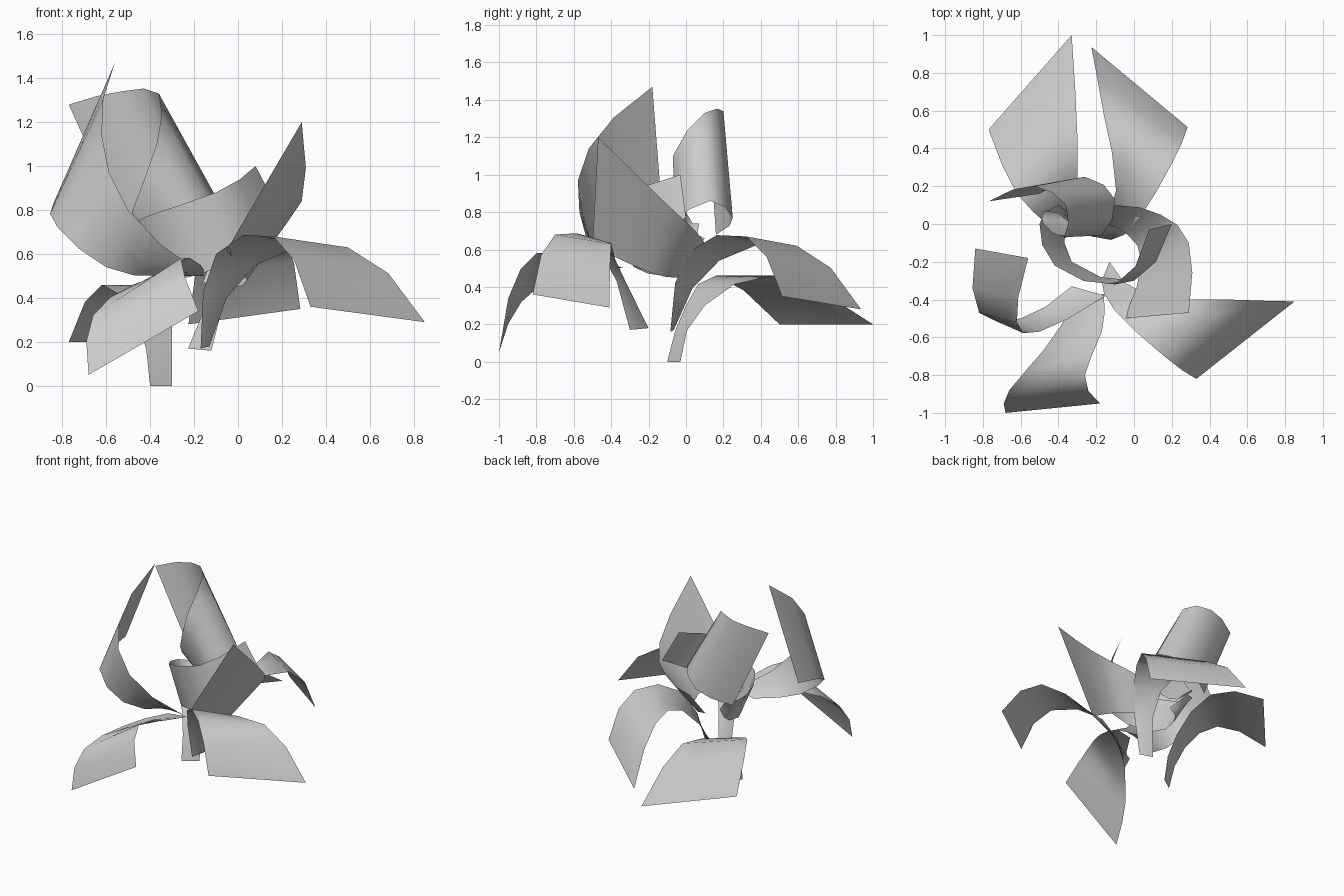
import bpy
import bmesh
from math import radians
from mathutils import Vector

default_cube = bpy.data.objects.get("Cube")
if default_cube:
    bpy.data.objects.remove(default_cube, do_unlink=True)

grey = (0.6, 0.6, 0.6, 1)
petal_material = bpy.data.materials.new("petal_grey")
petal_material.use_nodes = True
petal_material.diffuse_color = grey
shader = petal_material.node_tree.nodes["Principled BSDF"]
shader.inputs["Base Color"].default_value = grey


def smooth_edge(points):
    """Add a rounded midpoint between each pair of points along an edge."""
    points = [Vector(point) for point in points]
    before = 3 * (points[0] - points[1]) + points[2]
    after = 3 * (points[-1] - points[-2]) + points[-3]
    padded = [before] + points + [after]
    curve = []
    for a, b, c, d in zip(padded, padded[1:], padded[2:], padded[3:]):
        curve += [b, (9 * (b + c) - a - d) / 16]
    return curve + [points[-1]]


def petal(name, first_edge, second_edge, columns=4):
    """Loft a thin curved sheet between two edges, each running tip to base."""
    bm = bmesh.new()
    rows = []
    for start, end in zip(smooth_edge(first_edge), smooth_edge(second_edge)):
        row = [start.lerp(end, step / columns) for step in range(columns + 1)]
        rows.append([bm.verts.new(position) for position in row])
    for upper, lower in zip(rows, rows[1:]):
        for i in range(columns):
            bm.faces.new((upper[i], upper[i + 1], lower[i + 1], lower[i]))
    bmesh.ops.recalc_face_normals(bm, faces=bm.faces)
    for face in bm.faces:
        face.smooth = True
    mesh = bpy.data.meshes.new(name)
    bm.to_mesh(mesh)
    bm.free()
    mesh.materials.append(petal_material)
    sheet = bpy.data.objects.new(name, mesh)
    bpy.context.collection.objects.link(sheet)
    return sheet


# Drooping petal at the front
petal("front_petal",
      first_edge=[(-.68, -1, .05), (-.66, -.88, .32), (-.48, -.67, .46), (-.3, -.4, .5)],
      second_edge=[(-.18, -.95, .34), (-.26, -.8, .58), (-.17, -.57, .55), (-.16, -.37, .5)])

# Broad arching petal, repeated with a turn for the back
front_left = petal(
    "front_left_petal",
    first_edge=[(.85, -.41, .29), (.5, -.4, .63), (.08, -.38, .55), (-.13, -.2, .18)],
    second_edge=[(.33, -.82, .36), (.16, -.7, .68), (-.1, -.46, .6), (-.17, -.3, .17)])
back_left = front_left.copy()
back_left.name = "back_left_petal"
back_left.rotation_euler.z = radians(102)
back_left.location = (-.45, .02, -.01)
bpy.context.collection.objects.link(back_left)

# Lowest petal, whose base reaches the ground
petal("back_right_petal",
      first_edge=[(-.77, .5, .2), (-.62, .16, .46), (-.46, 0, .3), (-.4, -.1, 0)],
      second_edge=[(-.33, 1, .2), (-.3, .47, .46), (-.3, .1, .3), (-.3, -.03, 0)])

# Upright petals on both sides
petal("right_upright_petal",
      first_edge=[(-.56, -.18, 1.47), (-.62, -.52, 1.14), (-.5, -.57, .8), (-.15, -.38, .5)],
      second_edge=[(-.84, -.13, .83), (-.82, -.47, .72), (-.6, -.5, .54), (-.33, -.33, .5)])
petal("left_upright_petal",
      first_edge=[(.29, -.47, 1.2), (.29, -.1, .84), (.14, .05, .7), (-.1, .1, .63)],
      second_edge=[(-.05, -.5, .62), (.04, -.2, .48), (-.03, -.06, .45), (-.16, 0, .47)])

# Curled petals around the middle
petal("inner_curled_petal",
      first_edge=[(.08, -.03, 1), (-.1, -.32, .88), (-.42, -.22, .77), (-.5, 0, .7), (-.4, .1, .66)],
      second_edge=[(.2, 0, .77), (0, -.3, .57), (-.33, -.2, .47), (-.36, 0, .47), (-.3, .03, .55)])
petal("tall_curled_petal",
      first_edge=[(-.77, .12, 1.28), (-.53, .2, 1.34), (-.36, .1, 1.33),
                  (-.37, -.07, 1.1), (-.48, 0, .8), (-.47, .07, .74)],
      second_edge=[(-.5, .16, .68), (-.26, .25, .77), (-.1, .13, .86),
                   (-.17, -.06, .75), (-.32, 0, .64), (-.4, .06, .68)])
